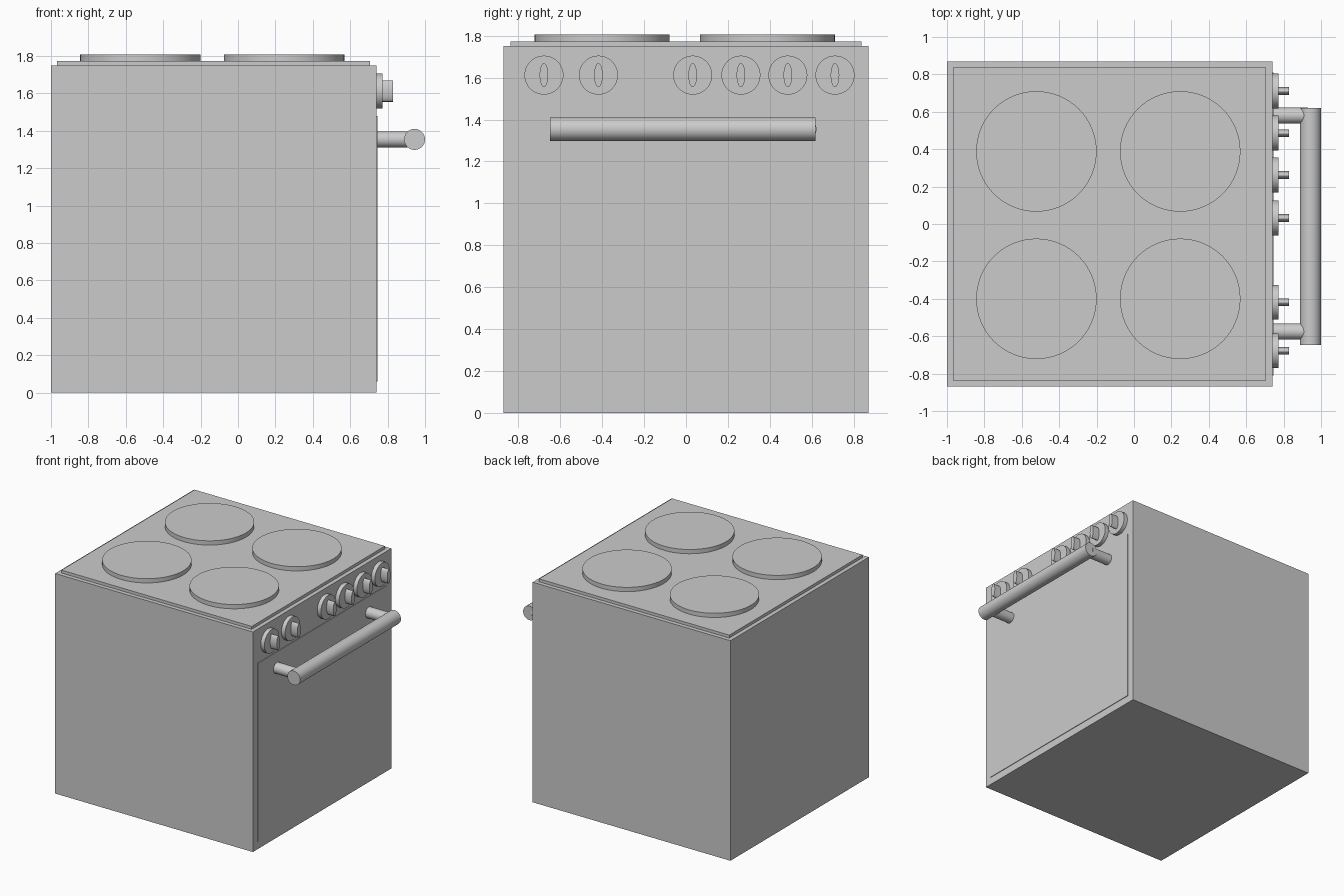
import bpy, bmesh
from math import pi

if "Cube" in bpy.data.objects:
    bpy.data.objects.remove(bpy.data.objects["Cube"])


def box(name, x0, x1, y0, y1, z0, z1):
    bpy.ops.mesh.primitive_cube_add(size=1, location=((x0 + x1) / 2, (y0 + y1) / 2, (z0 + z1) / 2))
    ob = bpy.context.object
    ob.name = name
    ob.scale = (x1 - x0, y1 - y0, z1 - z0)
    bpy.ops.object.transform_apply(location=True, rotation=False, scale=True)
    return ob


def cylinder(name, radius, start, length, axis='Z', sides=48, scale=(1, 1, 1)):
    """Cylinder running from its start point along one positive axis."""
    i = 'XYZ'.index(axis)
    loc = list(start)
    loc[i] += length / 2
    rot = {'X': (0, pi / 2, 0), 'Y': (pi / 2, 0, 0), 'Z': (0, 0, 0)}[axis]
    bpy.ops.mesh.primitive_cylinder_add(vertices=sides, radius=radius, depth=length,
                                        location=loc, rotation=rot)
    ob = bpy.context.object
    ob.name = name
    ob.scale = scale
    bpy.ops.object.transform_apply(location=False, rotation=True, scale=True)
    bpy.ops.object.shade_smooth_by_angle()
    return ob


FRONT = 0.74

# Cabinet and hob plate
box("oven_body", -1, FRONT, -0.87, 0.87, 0, 1.75)
box("hob_plate", -0.967, 0.707, -0.837, 0.837, 1.75, 1.773)

# Four hot plates
for x in (-0.522, 0.247):
    for y in (-0.4, 0.388):
        cylinder("hot_plate", 0.322, (x, y, 1.77), 0.037, sides=64)

# Door: thin slab with a shallow recessed window
door = box("oven_door", FRONT - 0.01, FRONT + 0.005, -0.81, 0.81, 0.06, 1.48)
bm = bmesh.new()
bm.from_mesh(door.data)
face = max(bm.faces, key=lambda f: f.normal.x)
bmesh.ops.inset_region(bm, faces=[face], thickness=0.08)
cx = door.location.x
for v in face.verts:
    v.co.y = (1 if v.co.y > 0 else -1) * 0.73
    v.co.z = (1.23 if v.co.z > 0 else 0.31) - door.location.z
window = bmesh.ops.extrude_face_region(bm, geom=[face])["geom"]
for v in window:
    if isinstance(v, bmesh.types.BMVert):
        v.co.x -= 0.004
if face.is_valid:
    bmesh.ops.delete(bm, geom=[face], context='FACES_ONLY')
bmesh.ops.recalc_face_normals(bm, faces=bm.faces)
bm.to_mesh(door.data)
bm.free()

# Door handle: bar on two posts
cylinder("handle_bar", 0.056, (0.944, -0.648, 1.354), 1.267, 'Y')
for y in (-0.575, 0.58):
    cylinder("handle_post", 0.043, (FRONT, y, 1.354), 0.19, 'X')

# Control knobs: round base with an oval grip
for y in (-0.678, -0.418, 0.032, 0.262, 0.486, 0.711):
    cylinder("knob_base", 0.093, (FRONT, y, 1.612), 0.032, 'X')
    grip = cylinder("knob_grip", 0.057, (FRONT + 0.02, y, 1.612), 0.07, 'X', sides=32)
    grip.scale = (1, 0.36, 1)
    bpy.ops.object.transform_apply(location=False, rotation=False, scale=True)
